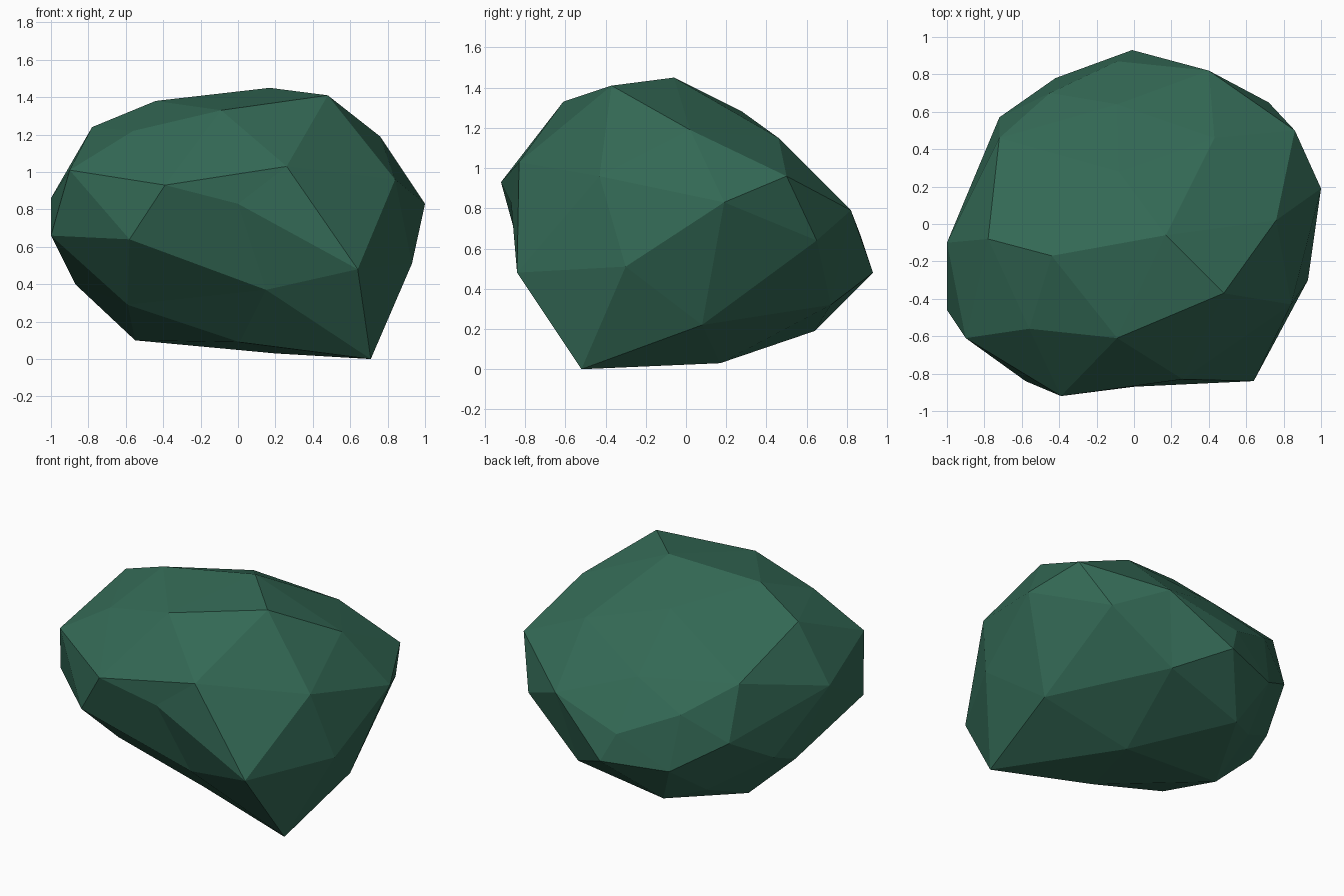
import bpy
import bmesh
from mathutils import Vector

default_cube = bpy.data.objects.get("Cube")
if default_cube:
    bpy.data.objects.remove(default_cube, do_unlink=True)


def flat_material(name, color):
    material = bpy.data.materials.new(name)
    material.use_nodes = True
    material.diffuse_color = color
    shader = material.node_tree.nodes["Principled BSDF"]
    shader.inputs["Base Color"].default_value = color
    shader.inputs["Roughness"].default_value = 0.9
    return material


# Corner points of the boulder, ring by ring from the top down
crown = [
    (.17, -.06, 1.45), (.48, -.37, 1.41), (-.44, -.17, 1.38), (-.09, -.61, 1.33),
    (-.08, .28, 1.28), (-.78, -.08, 1.24), (-.56, -.56, 1.22), (.76, .02, 1.19),
    (.43, .46, 1.15),
]
shoulder = [
    (.26, -.83, 1.03), (-.9, -.61, 1.01), (-.72, .46, 1.01), (.84, -.43, .96),
    (.86, .5, .96), (-.09, .64, .96), (-.39, -.92, .93), (-1, -.1, .86),
    (0, -.87, .83), (1, .19, .83), (-.45, .7, .82), (.4, .82, .79),
]
belly = [
    (-1, -.46, .66), (-.09, .87, .66), (-.72, .57, .65), (-.58, -.84, .64),
    (.72, .65, .64), (.93, -.3, .51), (-.01, .93, .48), (.64, -.84, .48),
    (-.84, .26, .47), (-.42, .78, .46), (-.87, .08, .4),
]
underside = [
    (.15, -.72, .37), (.3, .72, .32), (-.59, -.43, .29), (-.5, .49, .25),
    (.78, .08, .22), (-.28, .64, .19), (-.55, .12, .1), (.01, -.37, .09),
    (.2, .17, .03), (.71, -.52, 0),
]


def faceted_rock(name, corners, center, radii, puff):
    """Skin the corners on a puffed-out copy, then pull them back to place,
    so that shallow hollows keep their corners too."""
    bm = bmesh.new()
    targets = []
    for corner in corners:
        target = Vector(corner)
        offset = target - center
        rounded = Vector([o / r for o, r in zip(offset, radii)])
        lifted = rounded * rounded.length ** -puff
        targets.append((bm.verts.new(lifted), target))
    bmesh.ops.convex_hull(bm, input=bm.verts[:])
    for vert, target in targets:
        if vert.is_valid:
            vert.co = target
    loose = [vert for vert in bm.verts if not vert.link_faces]
    bmesh.ops.delete(bm, geom=loose, context='VERTS')
    bmesh.ops.recalc_face_normals(bm, faces=bm.faces[:])
    mesh = bpy.data.meshes.new(name)
    bm.to_mesh(mesh)
    bm.free()
    rock = bpy.data.objects.new(name, mesh)
    bpy.context.collection.objects.link(rock)
    return rock


# One flat-shaded boulder in a single mossy green
boulder = faceted_rock(
    "boulder",
    crown + shoulder + belly + underside,
    center=Vector((0, 0, .7)),
    radii=(1, .93, .72),
    puff=.6,
)
boulder.data.materials.append(flat_material("moss_green", (.033, .14, .09, 1)))
